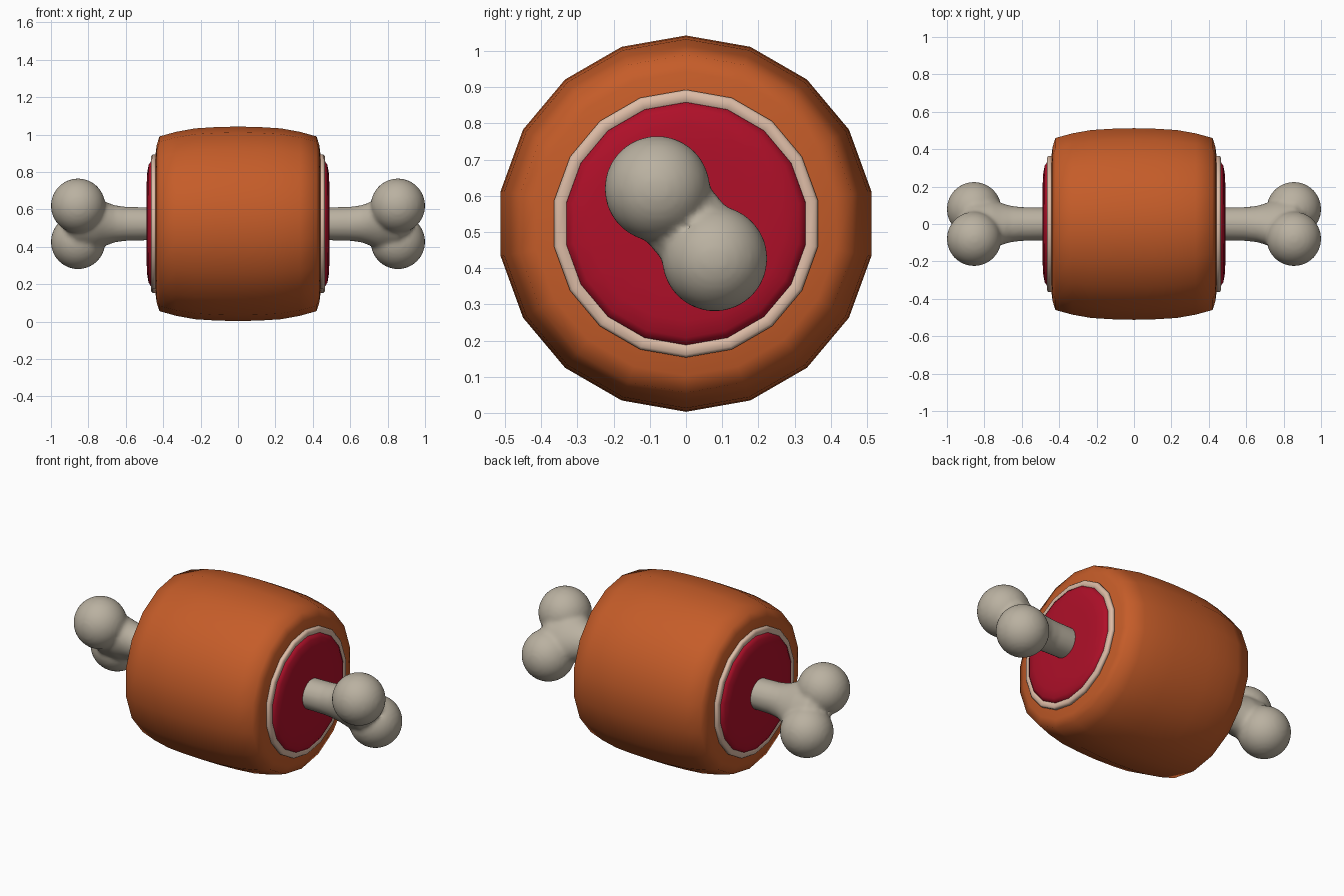
import bpy, bmesh
from math import sin, cos, pi
from mathutils import Vector

if "Cube" in bpy.data.objects:
    bpy.data.objects.remove(bpy.data.objects["Cube"])

CENTRE = 0.523   # height of the long axis
SIDES = 18


def material(name, colour):
    m = bpy.data.materials.new(name)
    m.use_nodes = True
    m.diffuse_color = (*colour, 1)
    bsdf = m.node_tree.nodes["Principled BSDF"]
    bsdf.inputs["Base Color"].default_value = (*colour, 1)
    bsdf.inputs["Roughness"].default_value = 0.8
    return m


ROAST = material("roasted orange", (0.56, 0.108, 0.022))
FLESH = material("raw red", (0.43, 0.005, 0.022))
FAT = material("pale fat", (0.72, 0.50, 0.38))
BONE = material("bone grey", (0.49, 0.44, 0.355))


def finish(bm, name, mat, angle):
    bmesh.ops.remove_doubles(bm, verts=bm.verts, dist=0.0001)
    bmesh.ops.recalc_face_normals(bm, faces=bm.faces)
    mesh = bpy.data.meshes.new(name)
    bm.to_mesh(mesh)
    bm.free()
    mesh.materials.append(mat)
    ob = bpy.data.objects.new(name, mesh)
    bpy.context.collection.objects.link(ob)
    ob.location.z = CENTRE
    bpy.ops.object.select_all(action="DESELECT")
    ob.select_set(True)
    bpy.context.view_layer.objects.active = ob
    bpy.ops.object.shade_smooth_by_angle(angle=angle)
    return ob


def loft(bm, sections, axis_a, axis_b, sides, closed=False):
    """Skin elliptical sections (x, half size on a, half size on b)."""
    rings = []
    for x, a, b in sections:
        rings.append([bm.verts.new(Vector((x, 0, 0))
                      + axis_a * (a * cos(2 * pi * i / sides))
                      + axis_b * (b * sin(2 * pi * i / sides)))
                      for i in range(sides)])
    pairs = list(zip(rings, rings[1:]))
    if closed:
        pairs.append((rings[-1], rings[0]))
    for r, s in pairs:
        for i in range(sides):
            j = (i + 1) % sides
            bm.faces.new((r[i], r[j], s[j], s[i]))
    return rings


def lathe(name, profile, mat, angle, closed=False, cap=False):
    bm = bmesh.new()
    rings = loft(bm, [(x, r, r) for x, r in profile],
                 Vector((0, 0, 1)), Vector((0, 1, 0)), SIDES, closed)
    if cap:
        bm.faces.new(rings[-1])
    return finish(bm, name, mat, angle)


# Barrel-shaped meat
half = [(0, 0.52), (0.12, 0.517), (0.23, 0.51), (0.33, 0.492), (0.42, 0.467),
        (0.435, 0.42), (0.445, 0.34)]
lathe("meat_body", [(-x, r) for x, r in half[:0:-1]] + half, ROAST, pi / 2)

# Cut ends: fat ring and domed red flesh
for side, s in (("left", 1), ("right", -1)):
    lathe(side + "_fat_ring",
          [(s * x, r) for x, r in [(0.435, 0.36), (0.443, 0.37), (0.457, 0.37),
                                   (0.464, 0.362), (0.464, 0.34), (0.45, 0.325)]],
          FAT, 0.9, closed=True)
    lathe(side + "_cut_flesh",
          [(s * x, r) for x, r in [(0.445, 0.337), (0.465, 0.335), (0.478, 0.315),
                                   (0.486, 0.27), (0.489, 0.2)]],
          FLESH, 0.9, cap=True)

# Bone: flared shaft with two knobs at each end, blended together
knob_dir = Vector((0, -0.635, 0.772))
across = Vector((0, 0.772, 0.635))
bm = bmesh.new()
half = [(0.45, 0.088, 0.088), (0.6, 0.092, 0.09), (0.66, 0.103, 0.094),
        (0.71, 0.128, 0.102), (0.76, 0.16, 0.113), (0.86, 0.165, 0.116),
        (0.91, 0.11, 0.08)]
rings = loft(bm, [(-x, a, b) for x, a, b in half[::-1]] + half,
             knob_dir, across, 32)
for end in (rings[0], rings[-1]):
    bm.faces.new(end)
for sx in (-1, 1):
    for sd in (-1, 1):
        new = bmesh.ops.create_uvsphere(bm, u_segments=32, v_segments=20, radius=0.146)
        bmesh.ops.translate(bm, verts=new["verts"],
                            vec=Vector((sx * 0.855, 0, 0)) + knob_dir * (sd * 0.125))
bone = finish(bm, "bone", BONE, pi)
remesh = bone.modifiers.new("Blend", "REMESH")
remesh.mode = "VOXEL"
remesh.voxel_size = 0.012
remesh.use_smooth_shade = True
smooth = bone.modifiers.new("Soften", "SMOOTH")
smooth.factor = 0.5
smooth.iterations = 6
